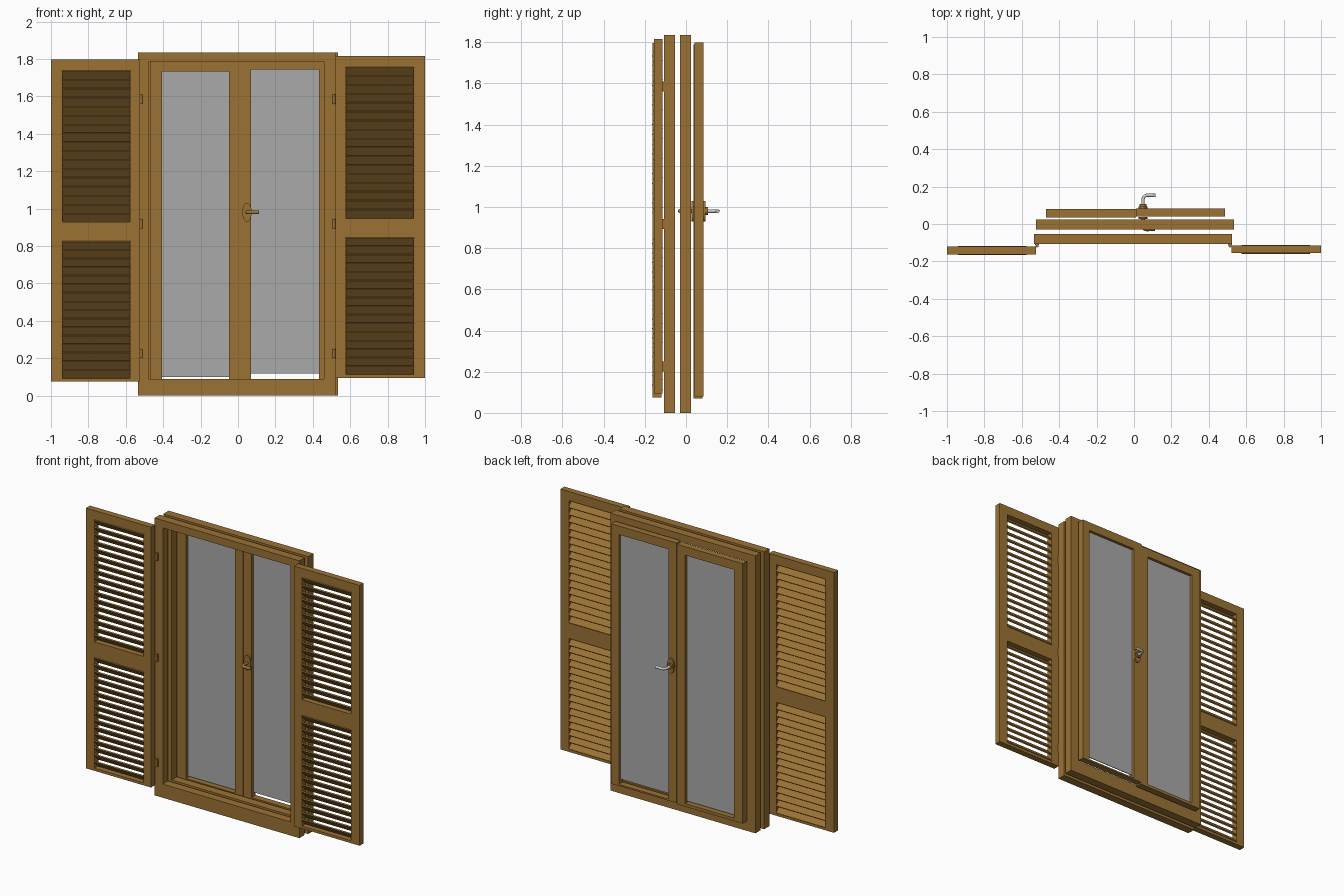
import bpy, bmesh, math
from mathutils import Matrix, Vector

if "Cube" in bpy.data.objects:
    bpy.data.objects.remove(bpy.data.objects["Cube"])


def material(name, color):
    m = bpy.data.materials.new(name)
    m.diffuse_color = color
    m.use_nodes = True
    m.node_tree.nodes["Principled BSDF"].inputs["Base Color"].default_value = m.diffuse_color
    return m


WOOD = material("wood", (0.33, 0.17, 0.035, 1))
GLASS = material("glass", (0.4, 0.4, 0.4, 0.6))


def finish(name, bm, mat=None):
    bmesh.ops.recalc_face_normals(bm, faces=bm.faces)
    me = bpy.data.meshes.new(name)
    bm.to_mesh(me)
    bm.free()
    ob = bpy.data.objects.new(name, me)
    bpy.context.collection.objects.link(ob)
    if mat:
        me.materials.append(mat)
    return ob


def add_box(bm, x0, x1, y0, y1, z0, z1, tilt=0):
    mat = (Matrix.Translation(((x0 + x1) / 2, (y0 + y1) / 2, (z0 + z1) / 2))
           @ Matrix.Rotation(tilt, 4, 'X')
           @ Matrix.Diagonal((x1 - x0, y1 - y0, z1 - z0, 1)))
    bmesh.ops.create_cube(bm, size=1, matrix=mat)


def frame(name, outer, inner, y0, y1, rails=()):
    """Rectangular frame; outer and inner are x0, x1, z0, z1."""
    bm = bmesh.new()
    ox0, ox1, oz0, oz1 = outer
    ix0, ix1, iz0, iz1 = inner
    o = [(ox0, oz0), (ox1, oz0), (ox1, oz1), (ox0, oz1)]
    i = [(ix0, iz0), (ix1, iz0), (ix1, iz1), (ix0, iz1)]
    rings = [[bm.verts.new((x, y, z)) for x, z in pts]
             for pts, y in ((o, y0), (i, y0), (i, y1), (o, y1))]
    for a in range(4):
        r, s = rings[a], rings[(a + 1) % 4]
        for k in range(4):
            n = (k + 1) % 4
            bm.faces.new((r[k], r[n], s[n], s[k]))
    for z0, z1 in rails:
        add_box(bm, ix0, ix1, y0, y1, z0, z1)
    return finish(name, bm, WOOD)


def box(name, *dims, mat=WOOD):
    bm = bmesh.new()
    add_box(bm, *dims)
    return finish(name, bm, mat)


# Two fixed frames, one behind the other
frame("front_frame", (-0.535, 0.525, 0, 1.835), (-0.475, 0.46, 0.09, 1.785), -0.108, -0.053)
frame("rear_frame", (-0.525, 0.535, 0, 1.835), (-0.465, 0.47, 0.09, 1.785), -0.03, 0.025)

# Glazed sashes
for side, x0, x1, g0, g1, dy, dz in (("left", -0.47, 0.01, -0.406, -0.048, 0, 0),
                                     ("right", 0.01, 0.487, 0.07, 0.433, 0.005, 0.01)):
    frame(side + "_sash", (x0, x1, 0.07 + dz, 1.79 + dz), (g0, g1, 0.09, 1.733 + dz),
          0.036 + dy, 0.079 + dy)
    box(side + "_glass_pane", g0, g1, 0.055 + dy, 0.06 + dy, 0.1 + 1.8 * dz, 1.735 + dz, mat=GLASS)


# Louvred shutters, front edge of every slat is high
def shutter(side, x0, x1, o0, o1, y0, dz):
    y1 = y0 + 0.042
    frame(side + "_shutter", (x0, x1, 0.075 + dz, 1.797 + dz),
          (o0, o1, 0.092 + dz, 1.737 + dz), y0, y1, [(0.825 + dz, 0.928 + dz)])
    bm = bmesh.new()
    for bottom, top, count in ((0.092, 0.825, 16), (0.928, 1.737, 17)):
        pitch = (top - bottom) / count
        for k in range(count):
            z = bottom + dz + (k + 0.5) * pitch
            yc = (y0 + y1) / 2 - 0.001
            add_box(bm, o0 - 0.002, o1 + 0.002, yc - 0.004, yc + 0.004,
                    z - 0.031, z + 0.031, math.radians(42))
    finish(side + "_shutter_slats", bm, WOOD)


shutter("left", -1.0, -0.524, -0.938, -0.577, -0.162, 0)
shutter("right", 0.52, 1.0, 0.577, 0.938, -0.156, 0.02)

# Shutter hinges: a small leaf and a knuckle
for side, x in (("left", -0.518), ("right", 0.513)):
    bm = bmesh.new()
    for z in (0.225, 0.918, 1.585):
        add_box(bm, x - 0.011, x + 0.011, -0.113, -0.107, z - 0.025, z + 0.025)
        bmesh.ops.create_cone(bm, cap_ends=True, segments=12, radius1=0.008, radius2=0.008,
                              depth=0.05, matrix=Matrix.Translation((x, -0.117, z)))
    finish(side + "_hinges", bm, WOOD)


def smooth(ob):
    bpy.context.view_layer.objects.active = ob
    ob.select_set(True)
    bpy.ops.object.shade_smooth_by_angle()
    ob.select_set(False)


# Handle: oval plates, collar and bent levers on both sides
HX, HZ = 0.048, 0.98


def disc(name, y0, y1, rx, rz):
    bm = bmesh.new()
    m = (Matrix.Translation((HX, (y0 + y1) / 2, HZ)) @ Matrix.Diagonal((rx, 1, rz, 1))
         @ Matrix.Rotation(math.pi / 2, 4, 'X'))
    bmesh.ops.create_cone(bm, cap_ends=True, segments=32, radius1=1, radius2=1,
                          depth=y1 - y0, matrix=m)
    smooth(finish(name, bm, WOOD))


disc("front_handle_plate", 0.026, 0.037, 0.025, 0.05)
disc("rear_handle_plate", 0.083, 0.094, 0.025, 0.05)
disc("rear_handle_collar", 0.094, 0.106, 0.019, 0.019)


def lever(name, path, radius, mat=None):
    cu = bpy.data.curves.new(name, 'CURVE')
    cu.dimensions = '3D'
    cu.bevel_depth = radius
    cu.bevel_resolution = 3
    cu.use_fill_caps = True
    sp = cu.splines.new('POLY')
    sp.points.add(len(path) - 1)
    for p, (x, y) in zip(sp.points, path):
        p.co = (x, y, HZ, 1)
    ob = bpy.data.objects.new(name, cu)
    bpy.context.collection.objects.link(ob)
    if mat:
        cu.materials.append(mat)


def bend(y_start, y_end, r, tip):
    s = 1 if y_end > y_start else -1
    arc = [(HX + r - r * math.cos(a), y_end - s * r + s * r * math.sin(a))
           for a in [math.pi / 2 * k / 6 for k in range(7)]]
    return [(HX, y_start)] + arc + [(tip, y_end - s * 0.001)]


lever("rear_handle_lever", bend(0.09, 0.154, 0.025, 0.115), 0.009)
lever("front_handle_lever", bend(0.035, -0.029, 0.02, 0.113), 0.01, WOOD)
